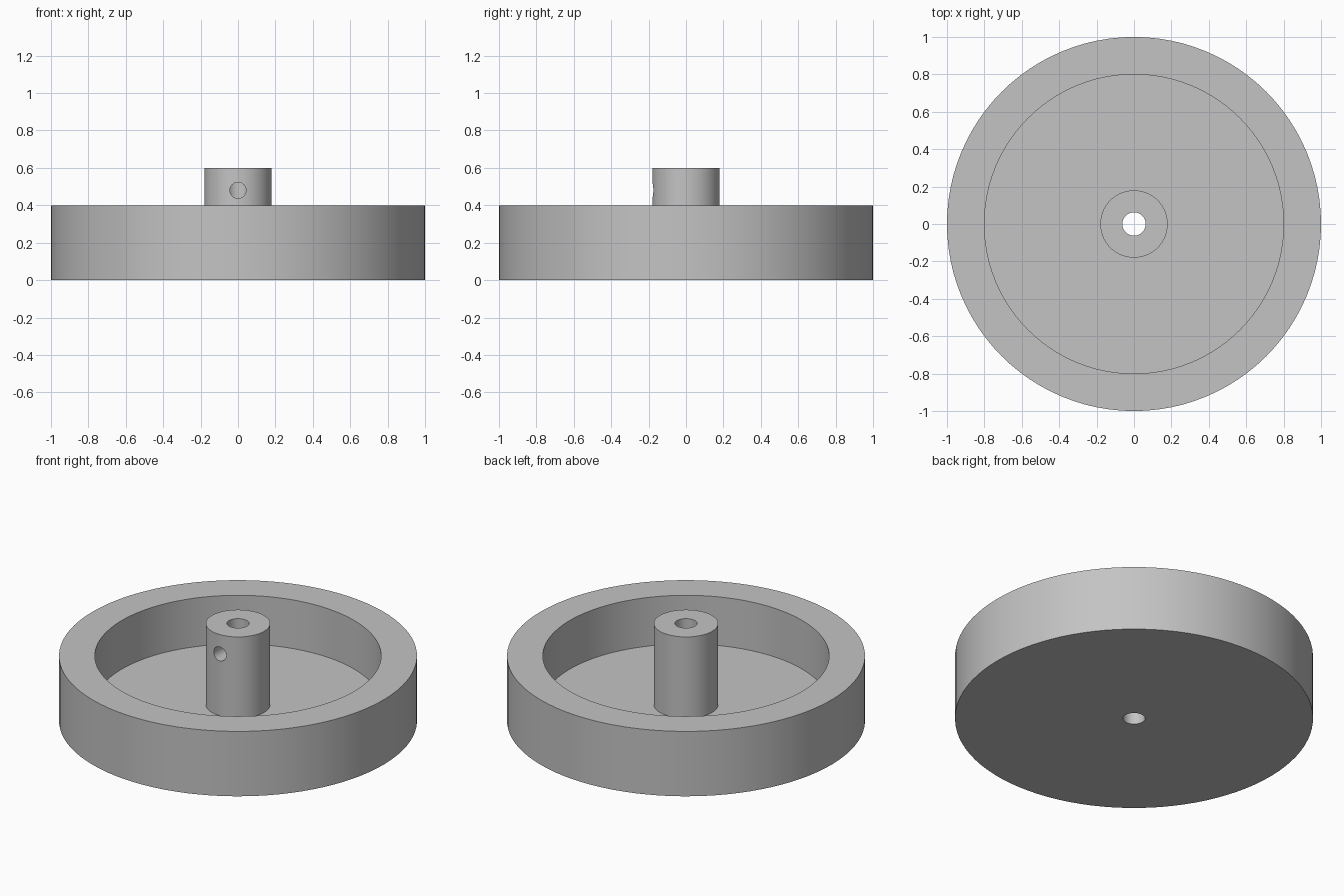
import bpy
import bmesh
from math import radians, tau

SEGMENTS = 96
BORE, HUB, RIM_IN, RIM_OUT = 0.062, 0.18, 0.8, 1.0
FLOOR, RIM_TOP, HUB_TOP = 0.1, 0.4, 0.6

cube = bpy.data.objects.get("Cube")
if cube:
    bpy.data.objects.remove(cube, do_unlink=True)


def make_material(name, rgb):
    mat = bpy.data.materials.new(name)
    mat.use_nodes = True
    mat.diffuse_color = (*rgb, 1)
    mat.node_tree.nodes["Principled BSDF"].inputs["Base Color"].default_value = (*rgb, 1)
    return mat


def lathe(name, profile, mat):
    """Revolve a closed (radius, height) profile around z."""
    bm = bmesh.new()
    verts = [bm.verts.new((r, 0, z)) for r, z in profile]
    edges = [bm.edges.new((a, b)) for a, b in zip(verts, verts[1:] + verts[:1])]
    bmesh.ops.spin(bm, geom=verts + edges, cent=(0, 0, 0), axis=(0, 0, 1),
                   angle=tau, steps=SEGMENTS, use_duplicate=False)
    bmesh.ops.remove_doubles(bm, verts=bm.verts, dist=0.0001)
    bmesh.ops.recalc_face_normals(bm, faces=bm.faces)
    mesh = bpy.data.meshes.new(name)
    bm.to_mesh(mesh)
    bm.free()
    mesh.materials.append(mat)
    obj = bpy.data.objects.new(name, mesh)
    bpy.context.collection.objects.link(obj)
    return obj


grey = make_material("grey", (0.55, 0.55, 0.55))

# Dished wheel with raised rim, central hub and through bore
wheel = lathe("wheel_with_hub", [
    (BORE, 0), (RIM_OUT, 0), (RIM_OUT, RIM_TOP), (RIM_IN, RIM_TOP),
    (RIM_IN, FLOOR), (HUB, FLOOR), (HUB, HUB_TOP), (BORE, HUB_TOP)], grey)

# Set screw hole from the front of the hub into the bore
bpy.ops.mesh.primitive_cylinder_add(vertices=48, radius=0.043, depth=0.3,
                                    location=(0, -0.15, 0.48),
                                    rotation=(radians(90), 0, 0))
cutter = bpy.context.object
cutter.name = "set_screw_hole_cutter"
cutter.hide_render = True
cutter.data.materials.append(grey)

cut = wheel.modifiers.new("set_screw_hole", "BOOLEAN")
cut.operation = "DIFFERENCE"
cut.solver = "EXACT"
cut.object = cutter

# Apply the cut, drop the cutter, and smooth the round walls
bpy.ops.object.select_all(action="DESELECT")
wheel.select_set(True)
bpy.context.view_layer.objects.active = wheel
bpy.ops.object.modifier_apply(modifier=cut.name)
bpy.data.objects.remove(cutter, do_unlink=True)
bpy.ops.object.shade_smooth_by_angle(angle=radians(30))
